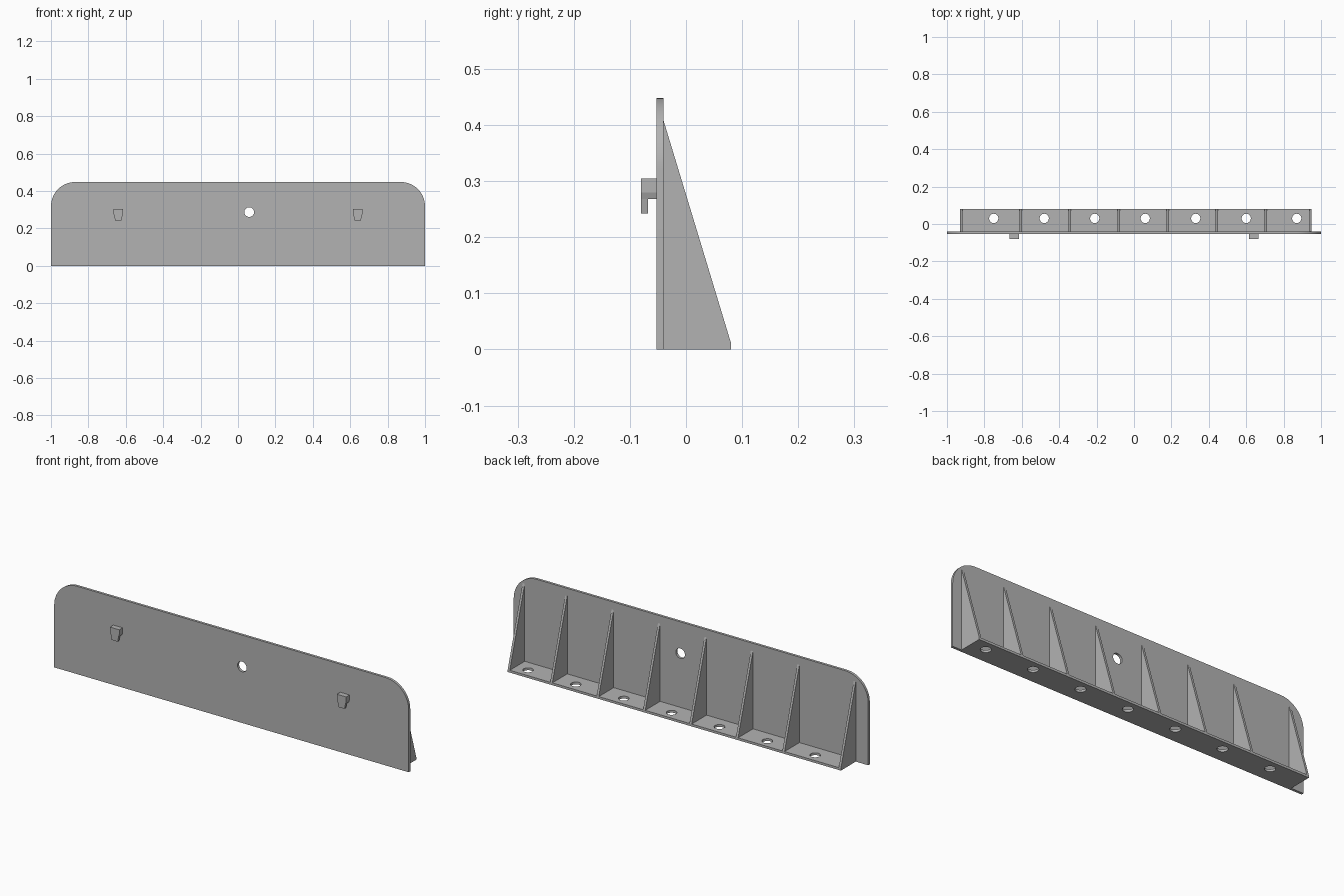
import bpy, bmesh, math
from mathutils import Vector

cube = bpy.data.objects.get("Cube")
if cube:
    bpy.data.objects.remove(cube, do_unlink=True)

grey = bpy.data.materials.new("plain grey")
grey.use_nodes = True
colour = (0.45, 0.45, 0.45, 1)
grey.diffuse_color = colour
grey.node_tree.nodes["Principled BSDF"].inputs["Base Color"].default_value = colour

PLATE_FRONT, PLATE_BACK, FOOT_BACK = -0.053, -0.04, 0.08
HEIGHT, THICK = 0.448, 0.012


def prism(name, outline, axis, start, end):
    """Extrude a 2D outline along an axis; the outline uses the other two axes."""
    bm = bmesh.new()
    verts = []
    for point in outline:
        co = list(point)
        co.insert(axis, start)
        verts.append(bm.verts.new(co))
    face = bm.faces.new(verts)
    grown = bmesh.ops.extrude_face_region(bm, geom=[face])
    shift = Vector((0, 0, 0))
    shift[axis] = end - start
    bmesh.ops.translate(bm, vec=shift, verts=[g for g in grown["geom"] if isinstance(g, bmesh.types.BMVert)])
    bmesh.ops.recalc_face_normals(bm, faces=bm.faces)
    mesh = bpy.data.meshes.new(name)
    bm.to_mesh(mesh)
    bm.free()
    mesh.materials.append(grey)
    obj = bpy.data.objects.new(name, mesh)
    bpy.context.collection.objects.link(obj)
    return obj


def arc(cx, cy, r, a0, a1, steps):
    return [(cx + r * math.cos(a0 + (a1 - a0) * i / steps),
             cy + r * math.sin(a0 + (a1 - a0) * i / steps)) for i in range(steps + 1)]


def drill(obj, axis, cx, cy, radius, start, end):
    """Cut a round hole through a part and discard the cutter."""
    cutter = prism("hole_cutter", arc(cx, cy, radius, 0, math.tau, 16)[:-1], axis, start, end)
    cutter.hide_render = True
    mod = obj.modifiers.new("hole", "BOOLEAN")
    mod.operation, mod.solver, mod.object = "DIFFERENCE", "EXACT", cutter
    bpy.context.view_layer.objects.active = obj
    bpy.ops.object.modifier_apply(modifier=mod.name)
    bpy.data.objects.remove(cutter, do_unlink=True)


def smooth(obj):
    bpy.ops.object.select_all(action="DESELECT")
    obj.select_set(True)
    bpy.context.view_layer.objects.active = obj
    bpy.ops.object.shade_smooth_by_angle(angle=math.radians(30))


# Upright plate with rounded top corners and one hole
r = 0.13
outline = [(-1, 0), (1, 0)]
outline += arc(1 - r, HEIGHT - r, r, 0, math.pi / 2, 14)
outline += arc(r - 1, HEIGHT - r, r, math.pi / 2, math.pi, 14)
plate = prism("upright_plate", outline, 1, PLATE_FRONT, PLATE_BACK)
drill(plate, 1, 0.06, 0.287, 0.026, -0.1, 0)
smooth(plate)

# Foot strip with a row of screw holes
LEFT_END, RIGHT_END = 0.95, -0.93
foot = prism("foot_strip", [(RIGHT_END, PLATE_BACK), (LEFT_END, PLATE_BACK),
                            (LEFT_END, FOOT_BACK), (RIGHT_END, FOOT_BACK)], 2, 0, THICK)
for i in range(7):
    drill(foot, 2, -0.75 + 0.27 * i, 0.03, 0.025, -0.1, 0.1)
smooth(foot)

# Tapered ribs: one at each end, six evenly spaced between
rib_profile = [(PLATE_BACK, 0), (FOOT_BACK, 0), (FOOT_BACK, THICK), (PLATE_BACK, 0.408)]
centres = [RIGHT_END + THICK / 2] + [-0.606 + 0.262 * i for i in range(6)] + [LEFT_END - THICK / 2]
for i, x in enumerate(centres):
    prism(f"rib_{i + 1}", rib_profile, 0, x - THICK / 2, x + THICK / 2)

# Hooks on the front: a stem block with a narrowing lip that hangs down
for side, x in (("right", -0.64), ("left", 0.64)):
    top, shoulder, under, tip = 0.305, 0.28, 0.268, 0.242
    wide, mid, slim = 0.026, 0.022, 0.017
    half = [(wide, top), (wide, shoulder)]
    for part, lower, y0, y1 in (("stem", [(mid, under)], -0.068, PLATE_FRONT),
                                ("lip", [(mid, under), (slim, tip)], -0.08, -0.068)):
        edge = half + lower
        shape = [(x + w, z) for w, z in edge] + [(x - w, z) for w, z in reversed(edge)]
        prism(f"{side}_hook_{part}", shape, 1, y0, y1)
